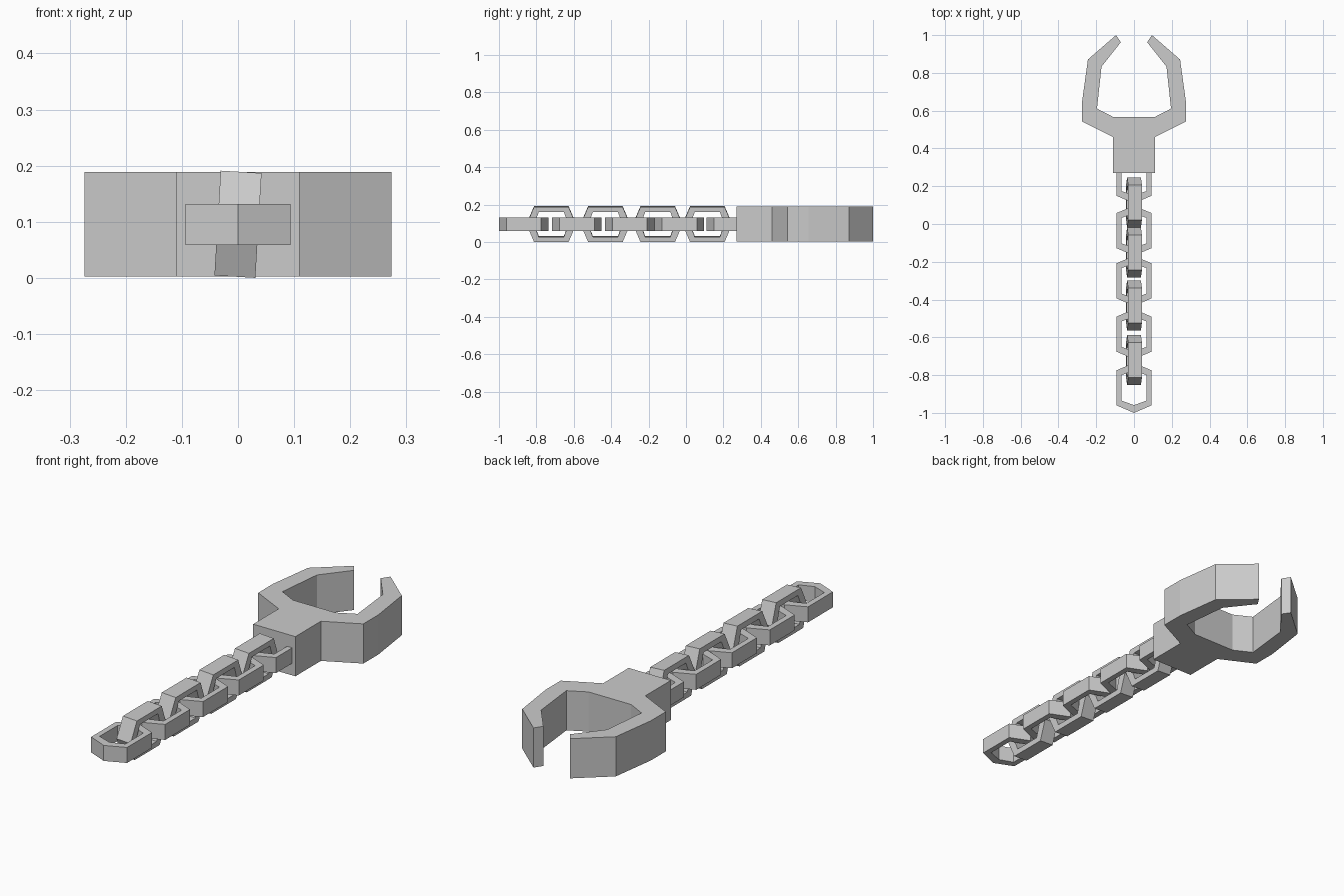
import bpy, bmesh
from math import radians

if "Cube" in bpy.data.objects:
    bpy.data.objects.remove(bpy.data.objects["Cube"])

ZC = 0.0955  # height of the chain axis


def make_object(name, bm):
    bmesh.ops.recalc_face_normals(bm, faces=bm.faces)
    mesh = bpy.data.meshes.new(name)
    bm.to_mesh(mesh)
    bm.free()
    ob = bpy.data.objects.new(name, mesh)
    bpy.context.collection.objects.link(ob)
    return ob


def extrude_claw(outline, half):
    bm = bmesh.new()
    face = bm.faces.new([bm.verts.new((x, y, -half)) for x, y in outline])
    new = bmesh.ops.extrude_face_region(bm, geom=[face])["geom"]
    verts = [g for g in new if isinstance(g, bmesh.types.BMVert)]
    # the source face is kept as the bottom cap
    bmesh.ops.translate(bm, verts=verts, vec=(0, 0, 2 * half))
    return bm


# Claw: right half outline, mirrored to the left
right = [(0.11, 0.27), (0.11, 0.46), (0.274, 0.542), (0.274, 0.654),
         (0.244, 0.871), (0.095, 1.0), (0.07, 0.962), (0.172, 0.833),
         (0.196, 0.611), (0.111, 0.567)]
outline = right + [(-x, y) for x, y in reversed(right)]
claw = make_object("claw", extrude_claw(outline, 0.0935))
claw.location.z = ZC


# Chain link: hexagonal ring with rectangular section
def hexagon(w, corner, tip):
    return [(w, -corner), (w, corner), (0, tip),
            (-w, corner), (-w, -corner), (0, -tip)]


def link_bmesh(depth):
    bm = bmesh.new()
    outer, inner = hexagon(0.0935, 0.0925, 0.1325), hexagon(0.067, 0.067, 0.0915)
    loops = [[bm.verts.new((x, y, z)) for x, y in pts]
             for pts, z in ((outer, -depth), (outer, depth),
                            (inner, depth), (inner, -depth))]
    for a in range(4):
        p, q = loops[a], loops[(a + 1) % 4]
        for i in range(6):
            j = (i + 1) % 6
            bm.faces.new((p[i], p[j], q[j], q[i]))
    return bm


flat_y = [-0.8675, -0.583, -0.301, -0.035, 0.242]
upright_y = [-0.72, -0.431, -0.151, 0.114]
first = make_object("flat_link", link_bmesh(0.0365))
first.location = (0, flat_y[0], ZC)


def copy_link(name, y, angle):
    ob = bpy.data.objects.new(name, first.data)
    bpy.context.collection.objects.link(ob)
    ob.location = (0, y, ZC)
    ob.rotation_euler.y = radians(angle)


for y in flat_y[1:]:
    copy_link("flat_link", y, 0)
# Upright links lean slightly
for y in upright_y:
    copy_link("upright_link", y, 93.4)
